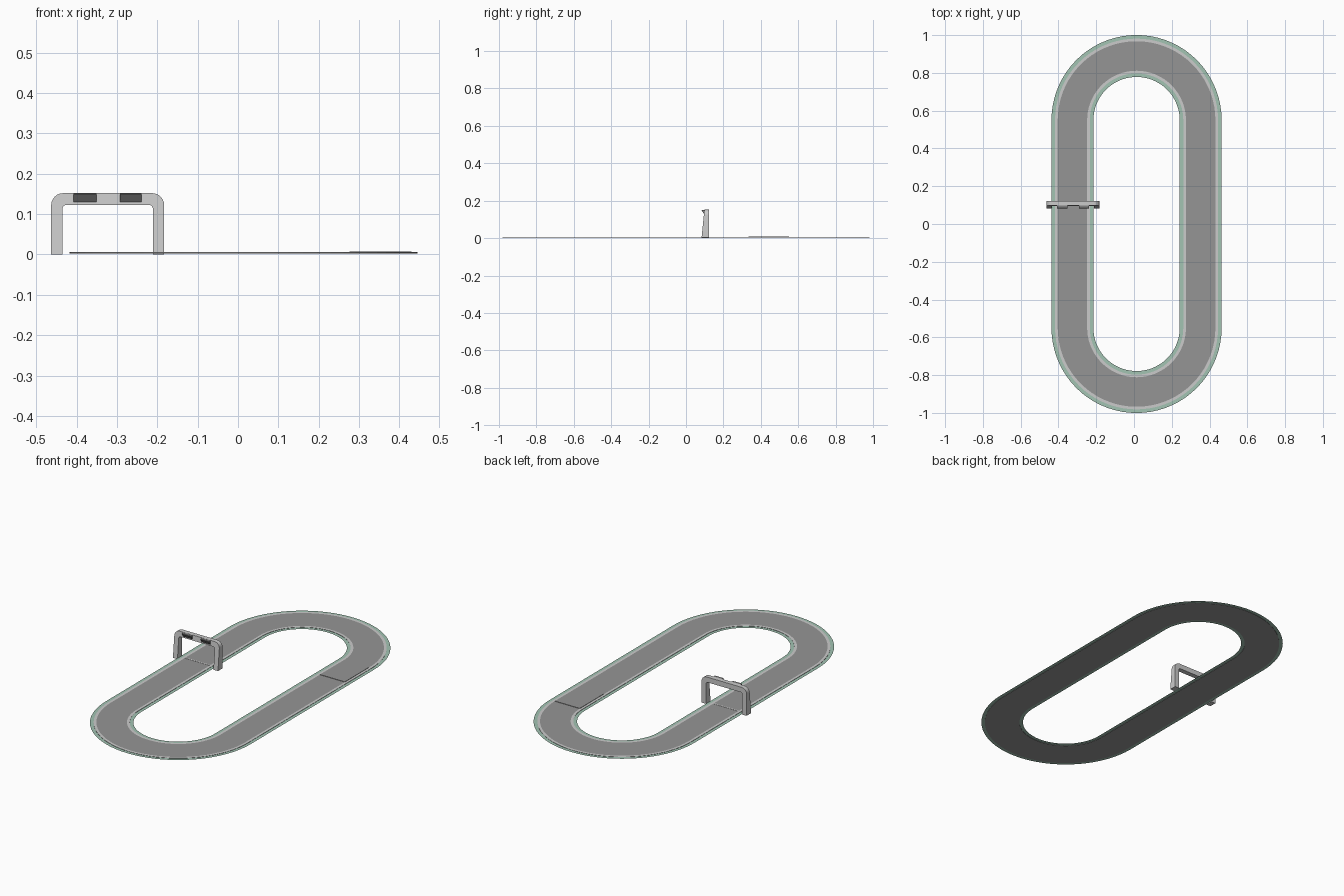
import bpy, bmesh, math

if "Cube" in bpy.data.objects:
    bpy.data.objects.remove(bpy.data.objects["Cube"])

CX, HALF, R = 0.0135, 0.55, 0.3395      # track centre, half straight, centreline radius


def material(name, rgb):
    m = bpy.data.materials.new(name)
    m.diffuse_color = (*rgb, 1)
    m.use_nodes = True
    m.node_tree.nodes["Principled BSDF"].inputs["Base Color"].default_value = m.diffuse_color
    return m


ASPHALT = material("asphalt", (0.3, 0.3, 0.3))
GREEN = material("verge_green", (0.36, 0.55, 0.45))
DARK = material("screen_dark", (0.22, 0.22, 0.22))


def finish(name, bm, mat=None, closed=True):
    if closed:
        bmesh.ops.recalc_face_normals(bm, faces=bm.faces)
    me = bpy.data.meshes.new(name)
    bm.to_mesh(me)
    bm.free()
    ob = bpy.data.objects.new(name, me)
    bpy.context.collection.objects.link(ob)
    if mat:
        me.materials.append(mat)
    return ob


def oval(offset, n=36):
    """Stadium outline at a distance from the centreline."""
    pts = []
    for end in (1, -1):
        for i in range(n + 1):
            a = math.pi * i / n + (0 if end > 0 else math.pi)
            pts.append((CX + (R + offset) * math.cos(a),
                        end * HALF + (R + offset) * math.sin(a)))
    return pts


def sweep(name, profile, mat=None, closed=True):
    """Run an (offset, z) profile round the oval."""
    bm = bmesh.new()
    rings = [[bm.verts.new((x, y, z)) for x, y in oval(o)] for o, z in profile]
    k = len(rings[0])
    for j in range(len(rings) if closed else len(rings) - 1):
        a, b = rings[j], rings[(j + 1) % len(rings)]
        for i in range(k):
            bm.faces.new((a[i], b[i], b[(i + 1) % k], a[(i + 1) % k]))
    return finish(name, bm, mat, closed)


def prism(name, outline, to3d, lo, hi, mat=None):
    """Extrude a flat outline between two depths."""
    bm = bmesh.new()
    a = [bm.verts.new(to3d(u, v, lo)) for u, v in outline]
    b = [bm.verts.new(to3d(u, v, hi)) for u, v in outline]
    bm.faces.new(a)
    bm.faces.new(b[::-1])
    for i in range(len(a)):
        j = (i + 1) % len(a)
        bm.faces.new((a[i], a[j], b[j], b[i]))
    return finish(name, bm, mat)


def block(name, x0, x1, y0, y1, z0, z1, mat=None):
    return prism(name, [(x0, y0), (x1, y0), (x1, y1), (x0, y1)],
                 lambda u, v, d: (u, v, d), z0, z1, mat)


# road slab
sweep("road", [(-0.092, 0.002), (0.092, 0.002), (0.092, 0.0055), (-0.092, 0.0055)], ASPHALT)

# pale edge lines and green verges, inside and outside
for side, word in ((-1, "inner"), (1, "outer")):
    lo, hi = sorted((side * 0.078, side * 0.092))
    sweep(word + "_edge_line", [(lo, 0.0062), (hi, 0.0062)], closed=False)
    lo, hi = sorted((side * 0.092, side * 0.111))
    sweep(word + "_verge", [(lo, 0.004), (hi, 0.004)], GREEN, closed=False)

# slightly raised straight section and the line under the gate
block("raised_section", CX + R - 0.077, CX + R + 0.077, 0.335, 0.55, 0.005, 0.0075, ASPHALT)
block("start_line", CX - R - 0.078, CX - R + 0.078, 0.104, 0.112, 0.005, 0.0065)

# gate: rounded portal, front face leaning back towards the top
GX, W, TOP, T = -0.323, 0.14, 0.152, 0.028


def arch(w, top, r, n=6):
    pts = [(-w, 0)]
    for cx, start in ((-w + r, math.pi), (w - r, math.pi / 2)):
        for i in range(n + 1):
            a = start - math.pi / 2 * i / n
            pts.append((cx + r * math.cos(a), top - r + r * math.sin(a)))
    return pts + [(w, 0)]


outer, inner = arch(W, TOP, 0.03), arch(W - T, TOP - T - 0.001, 0.01)
bm = bmesh.new()


def layer(pts, front):
    return [bm.verts.new((GX + x, 0.083 + 0.1 * z if front else 0.123, z)) for x, z in pts]


loops = [layer(outer, True), layer(inner, True), layer(inner, False), layer(outer, False)]
for j in range(4):
    a, b = loops[j], loops[(j + 1) % 4]
    for i in range(len(a) - 1):
        bm.faces.new((a[i], a[i + 1], b[i + 1], b[i]))
for i in (0, -1):
    bm.faces.new([l[i] for l in loops])
gate = finish("gate", bm)

# two screens tilted forward on the gate beam
screen = [(0.099, 0.125), (0.083, 0.149), (0.084, 0.1515), (0.115, 0.1515), (0.115, 0.125)]
for word, x0, x1 in (("left", -0.408, -0.351), ("right", -0.292, -0.239)):
    prism(word + "_screen", screen, lambda u, v, d: (d, u, v), x0, x1, DARK)

bpy.ops.object.select_all(action='DESELECT')
gate.select_set(True)
bpy.context.view_layer.objects.active = gate
bpy.ops.object.shade_smooth_by_angle(angle=math.radians(30))
